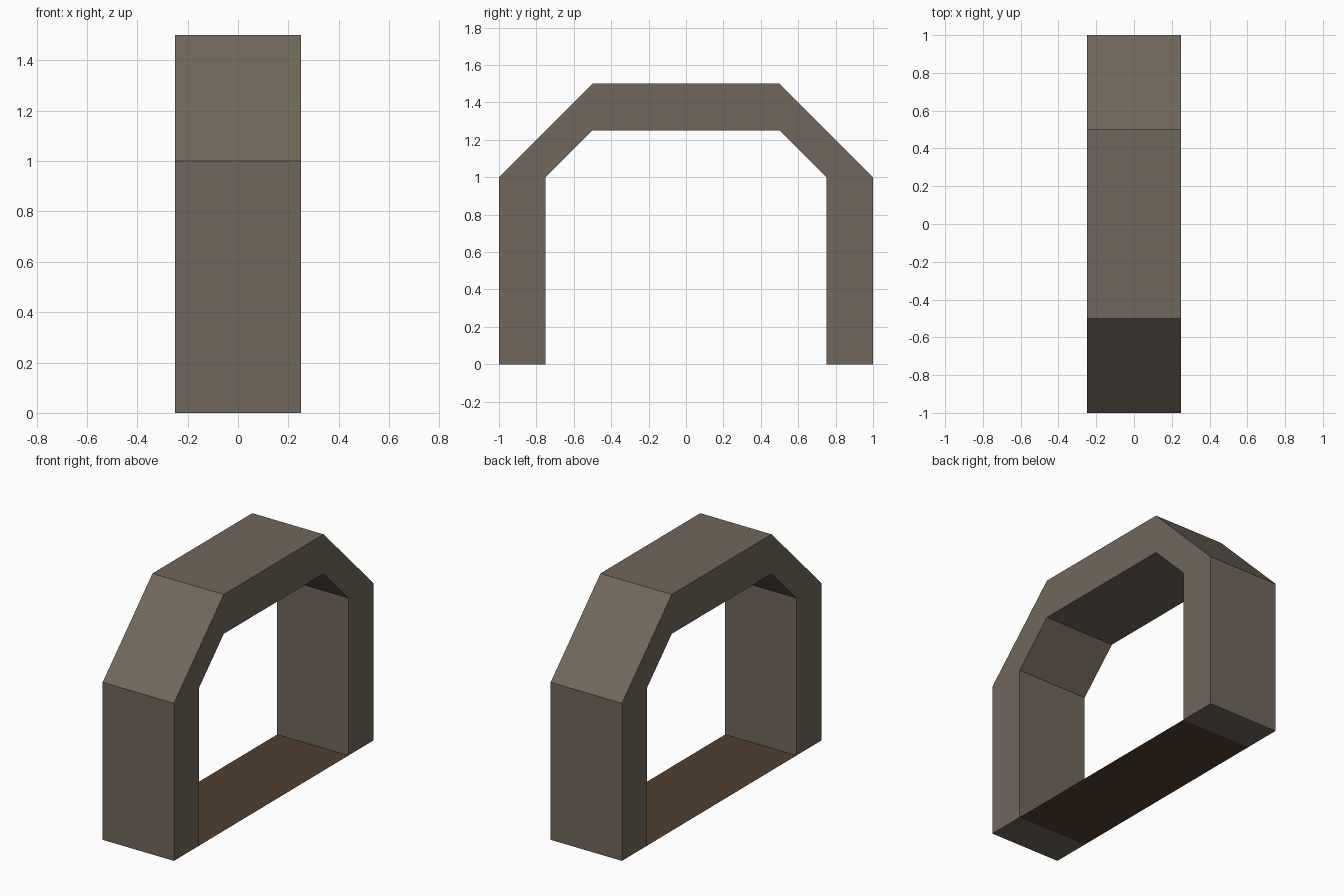
import bpy

if "Cube" in bpy.data.objects:
    bpy.data.objects.remove(bpy.data.objects["Cube"])


def material(name, rgb):
    m = bpy.data.materials.new(name)
    m.diffuse_color = (*rgb, 1.0)
    m.use_nodes = True
    m.node_tree.nodes["Principled BSDF"].inputs["Base Color"].default_value = m.diffuse_color
    return m


def add_object(name, verts, faces, mat):
    mesh = bpy.data.meshes.new(name)
    mesh.from_pydata(verts, [], faces)
    mesh.materials.append(mat)
    mesh.update()
    obj = bpy.data.objects.new(name, mesh)
    bpy.context.collection.objects.link(obj)
    return obj


stone = material("stone_grey_brown", (0.165, 0.135, 0.105))
wood = material("floor_brown", (0.085, 0.05, 0.03))
HALF = 0.25  # half depth along x

# Arch: chamfered profile in (y, z), mirrored to the other side, then extruded along x
outer = [(-1, 0), (-1, 1), (-0.5, 1.5)]
inner = [(-0.75, 0), (-0.75, 1), (-0.5, 1.25)]
mirror = lambda pts: [(-y, z) for y, z in reversed(pts)]
outer += mirror(outer)
inner += mirror(inner)
n = len(outer)

# Ring of four corners at each profile station, joined into a closed strip
verts = []
for (oy, oz), (iy, iz) in zip(outer, inner):
    verts += [(-HALF, oy, oz), (HALF, oy, oz), (HALF, iy, iz), (-HALF, iy, iz)]
faces = [(3, 2, 1, 0), tuple(4 * (n - 1) + k for k in range(4))]
for s in range(n - 1):
    for k in range(4):
        a, b = 4 * s + k, 4 * s + (k + 1) % 4
        faces.append((a, b, b + 4, a + 4))
add_object("arch", verts, faces, stone)

# Floor: thin sheet between the two legs
add_object("floor", [(-HALF, -0.75, 0), (HALF, -0.75, 0), (HALF, 0.75, 0), (-HALF, 0.75, 0)],
           [(0, 1, 2, 3)], wood)
